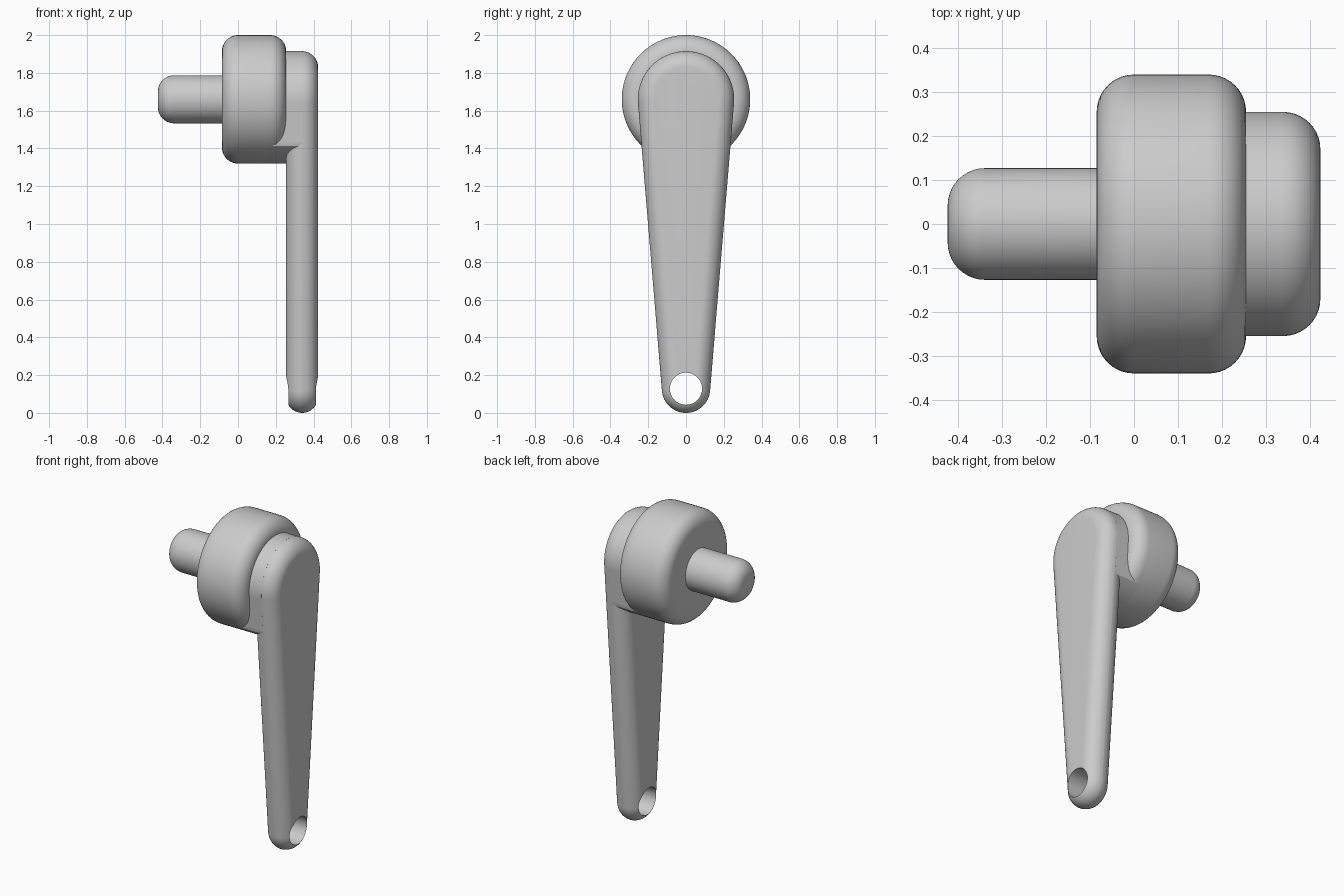
import bpy, bmesh
from math import sin, cos, pi, asin, radians

cube = bpy.data.objects.get("Cube")
if cube:
    bpy.data.objects.remove(cube)

AXLE_Z, TIP_Z = 1.66, 0.128      # heights of the axle and of the eye
DRUM_R, HEAD_R, TIP_R = 0.34, 0.255, 0.128
FILLET = 0.085
TAPER = asin((HEAD_R - TIP_R) / (AXLE_Z - TIP_Z))

grey = bpy.data.materials.new("grey metal")
grey.use_nodes = True
grey.diffuse_color = (0.6, 0.6, 0.6, 1)
grey.node_tree.nodes["Principled BSDF"].inputs["Base Color"].default_value = (0.6, 0.6, 0.6, 1)


def arc(z, r, start, end, n):
    return [(r * cos(start + (end - start) * i / n),
             z + r * sin(start + (end - start) * i / n)) for i in range(n + 1)]


def disc(r, z=AXLE_Z, n=96):
    """Outline of a circle, as a function of the inset."""
    return lambda inset: arc(z, r - inset, 0, 2 * pi, n)[:-1]


def arm_outline(inset):
    """Two round ends joined by tangent sides."""
    return (arc(AXLE_Z, HEAD_R - inset, -TAPER, pi + TAPER, 48)
            + arc(TIP_Z, TIP_R - inset, pi + TAPER, 2 * pi - TAPER, 40))


def hub_outline(inset):
    """The arm's head, closed at the bottom by the rim of the drum."""
    pts = []
    for i in range(192):
        t = 2 * pi * i / 192 - pi
        off = max(0, abs(t) - pi / 2 - TAPER)
        r = min(DRUM_R, HEAD_R / cos(off))
        pts.append((r * sin(t), AXLE_Z + r * cos(t)))
    return pts


def fillet_steps(x, direction, n=10):
    """Stations of a quarter round, from the flat end to the side wall."""
    return [(x + direction * FILLET * (1 - cos(a)), FILLET * (1 - sin(a)))
            for a in (pi / 2 * i / n for i in range(n + 1))]


def loft(name, outline, stations):
    """Skin an outline along x through (x, inset) stations."""
    bm = bmesh.new()
    rings = [[bm.verts.new((x, y, z)) for y, z in outline(inset)]
             for x, inset in stations]
    for a, b in zip(rings, rings[1:]):
        for i in range(len(a)):
            j = (i + 1) % len(a)
            bm.faces.new((a[i], a[j], b[j], b[i]))
    bm.faces.new(rings[0])
    bm.faces.new(rings[-1])
    bmesh.ops.remove_doubles(bm, verts=bm.verts, dist=1e-5)
    bmesh.ops.recalc_face_normals(bm, faces=bm.faces)
    mesh = bpy.data.meshes.new(name)
    bm.to_mesh(mesh)
    bm.free()
    mesh.materials.append(grey)
    obj = bpy.data.objects.new(name, mesh)
    bpy.context.collection.objects.link(obj)
    return obj


def rounded(x0, x1):
    return fillet_steps(x0, 1) + fillet_steps(x1, -1)[::-1]


# Pin with a rounded free end, sunk into the drum
shaft = loft("shaft", disc(0.127), fillet_steps(-0.424, 1) + [(-0.05, 0)])
# Drum with both rims rounded
drum = loft("drum", disc(DRUM_R), rounded(-0.085, 0.255))
# Straight-walled joint between drum and arm
hub = loft("hub", hub_outline, [(0.15, 0), (0.338, 0)])
# Tapered arm with rounded edges
arm = loft("arm", arm_outline, rounded(0.255, 0.424))

# Eye through the tip of the arm
cutter = loft("eye_cutter", disc(0.085, TIP_Z, 64), [(0.1, 0), (0.6, 0)])
cutter.hide_render = True
cutter.hide_set(True)
cut = arm.modifiers.new("eye", "BOOLEAN")
cut.operation = "DIFFERENCE"
cut.solver = "EXACT"
cut.object = cutter
# Bake the cut so that the sharp rim can be shaded
bpy.context.view_layer.update()
baked = bpy.data.meshes.new_from_object(
    arm.evaluated_get(bpy.context.evaluated_depsgraph_get()))
arm.modifiers.clear()
arm.data = baked
bpy.data.objects.remove(cutter)

bpy.ops.object.select_all(action="DESELECT")
for part in (shaft, drum, hub, arm):
    part.select_set(True)
bpy.context.view_layer.objects.active = arm
bpy.ops.object.shade_smooth_by_angle(angle=radians(30))
